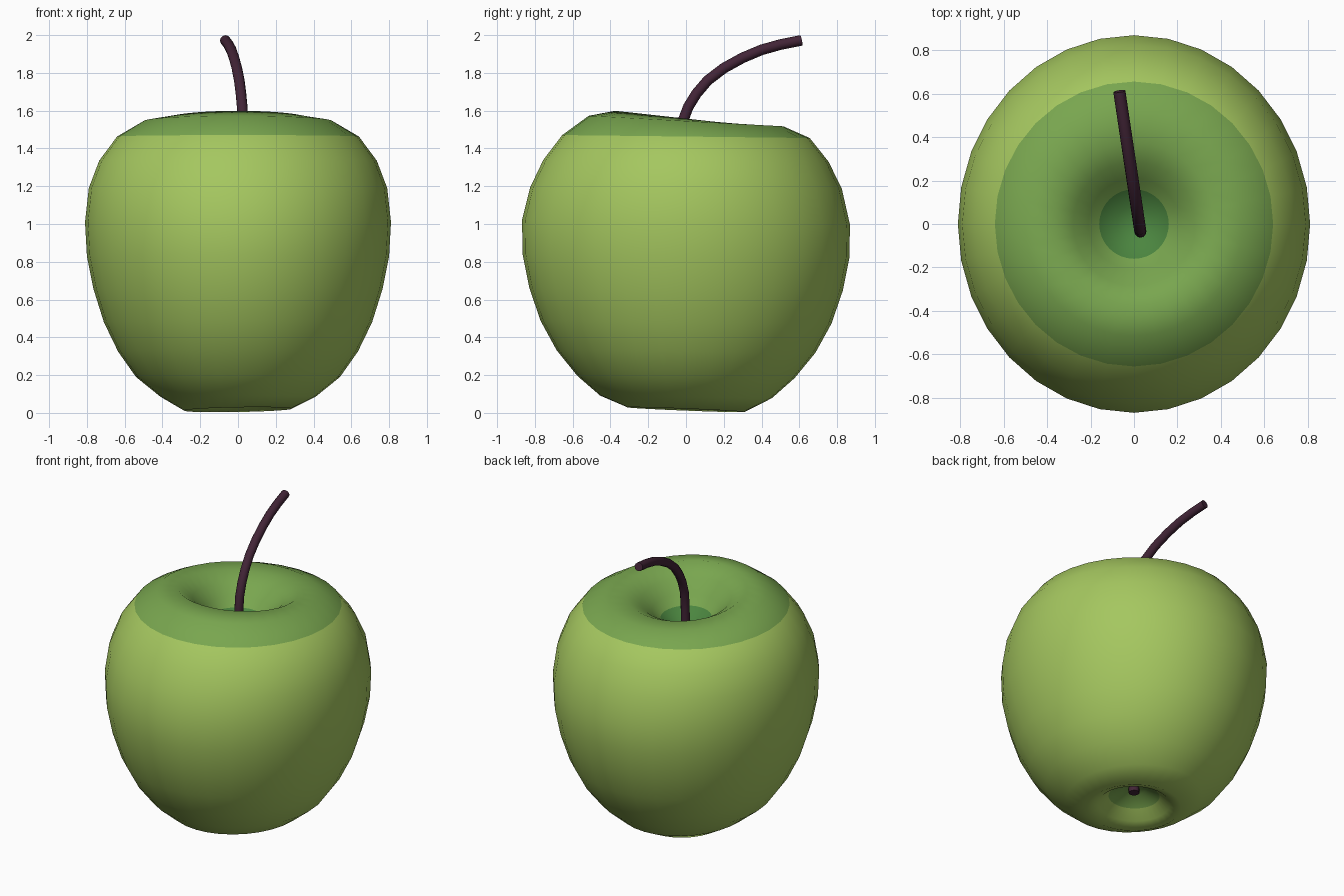
import bpy, bmesh, math
from mathutils import Vector

if "Cube" in bpy.data.objects:
    bpy.data.objects.remove(bpy.data.objects["Cube"])


def material(name, rgb):
    m = bpy.data.materials.new(name)
    m.diffuse_color = (*rgb, 1)
    m.use_nodes = True
    m.node_tree.nodes["Principled BSDF"].inputs["Base Color"].default_value = m.diffuse_color
    return m


skin = material("light green skin", (0.375, 0.57, 0.115))
cap = material("mid green cap", (0.19, 0.38, 0.078))
deep = material("deep green hollow", (0.07, 0.235, 0.05))
bark = material("dark plum stem", (0.055, 0.018, 0.038))


def finish(name, bm, mats, angle=180):
    bmesh.ops.recalc_face_normals(bm, faces=bm.faces)
    me = bpy.data.meshes.new(name)
    bm.to_mesh(me)
    bm.free()
    ob = bpy.data.objects.new(name, me)
    bpy.context.collection.objects.link(ob)
    for m in mats:
        me.materials.append(m)
    bpy.ops.object.select_all(action='DESELECT')
    ob.select_set(True)
    bpy.context.view_layer.objects.active = ob
    bpy.ops.object.shade_smooth_by_angle(angle=math.radians(angle))
    return ob


# Apple body: lathed rings (x radius, y radius, height, tilt toward the back)
rings = [
    (0.07, 0.07, 0.15, 0.02), (0.16, 0.16, 0.10, 0.03), (0.22, 0.23, 0.045, 0.04),
    (0.285, 0.31, 0.017, 0.04), (0.41, 0.455, 0.085, 0.015), (0.54, 0.575, 0.19, 0.01),
    (0.635, 0.685, 0.325, 0.01), (0.71, 0.77, 0.48, 0.01), (0.765, 0.83, 0.655, 0.01),
    (0.80, 0.865, 0.83, 0.01), (0.81, 0.868, 1.01, 0.015), (0.79, 0.825, 1.19, 0.005),
    (0.735, 0.755, 1.335, 0.007), (0.64, 0.655, 1.463, 0.012), (0.50, 0.515, 1.545, 0.054),
    (0.37, 0.375, 1.558, 0.11), (0.28, 0.285, 1.50, 0.09), (0.21, 0.21, 1.43, 0.06),
    (0.16, 0.16, 1.375, 0.05), (0.08, 0.08, 1.32, 0.03),
]
N = 32
bm = bmesh.new()
loops = []
for rx, ry, z, k in rings:
    loop = []
    for i in range(N):
        a = 2 * math.pi * i / N
        x, y = rx * math.cos(a), ry * math.sin(a)
        loop.append(bm.verts.new((x, y, z - k * y + (0.018 * x if z < 0.05 else 0))))
    loops.append(loop)
for j in range(len(rings) - 1):
    for i in range(N):
        n = (i + 1) % N
        f = bm.faces.new((loops[j][i], loops[j][n], loops[j + 1][n], loops[j + 1][i]))
        # cap colour above the shoulder ring and in the base hollow, deep colour in the top hollow
        f.material_index = 2 if j >= 18 else 1 if j >= 13 or j < 1 else 0
for loop, z, mi in ((loops[0], 0.165, 1), (loops[-1], 1.30, 2)):
    pole = bm.verts.new((0, 0, z))
    for i in range(N):
        bm.faces.new((loop[i], loop[(i + 1) % N], pole)).material_index = mi
finish("apple_body", bm, [skin, cap, deep])


# Round rod swept along a path
def rod(name, path, radius, sides=12):
    pts = [Vector(p) for p in path]
    bm = bmesh.new()
    prev = None
    for i, p in enumerate(pts):
        t = (pts[min(i + 1, len(pts) - 1)] - pts[max(i - 1, 0)]).normalized()
        u = Vector((1, 0, 0))
        u = (u - t * u.dot(t)).normalized()
        v = t.cross(u)
        ring = [bm.verts.new(p + radius * (u * math.cos(2 * math.pi * s / sides)
                                           + v * math.sin(2 * math.pi * s / sides)))
                for s in range(sides)]
        if prev:
            for s in range(sides):
                n = (s + 1) % sides
                bm.faces.new((prev[s], prev[n], ring[n], ring[s]))
        if i in (0, len(pts) - 1):
            bm.faces.new(ring)
        prev = ring
    return finish(name, bm, [bark], 50)


# Curved stem and the small nub in the base hollow
stem_yz = [(-0.035, 1.28), (-0.033, 1.42), (-0.022, 1.53), (0.012, 1.62), (0.055, 1.69),
           (0.115, 1.76), (0.20, 1.825), (0.30, 1.88), (0.40, 1.922), (0.50, 1.95), (0.61, 1.972)]
rod("stem", [(0.024 - 0.15 * y, y, z) for y, z in stem_yz], 0.028)
rod("base_nub", [(0, 0, 0.125), (0, 0, 0.20)], 0.034)
